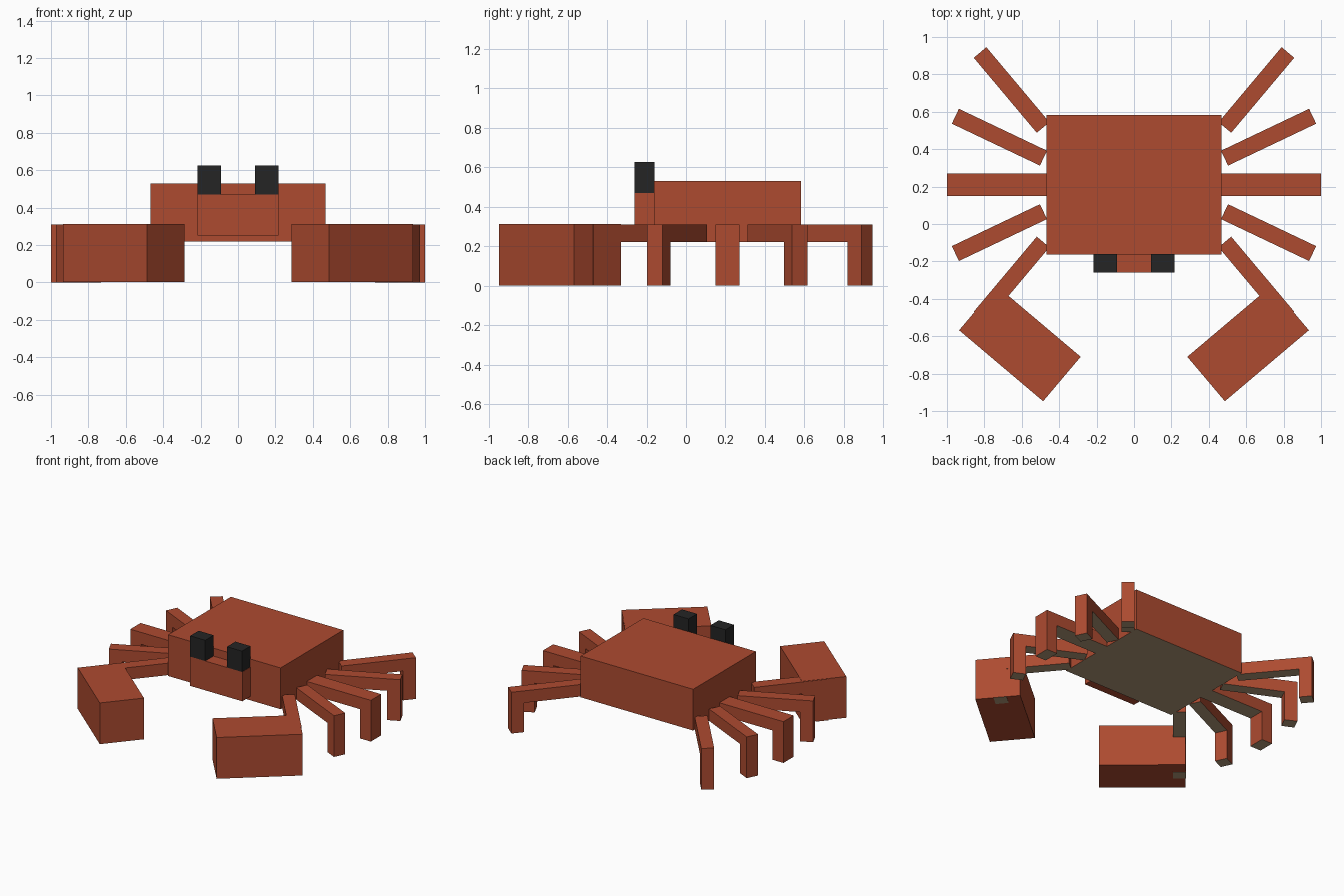
import bpy, bmesh, math
from mathutils import Vector, Matrix

cube = bpy.data.objects.get("Cube")
if cube:
    bpy.data.objects.remove(cube, do_unlink=True)


def material(name, rgb):
    m = bpy.data.materials.new(name)
    m.use_nodes = True
    colour = (*rgb, 1)
    m.diffuse_color = colour
    m.node_tree.nodes["Principled BSDF"].inputs["Base Color"].default_value = colour
    return m


SHELL = material("shell_red", (0.42, 0.07, 0.03))
BELLY = material("belly_tan", (0.44, 0.32, 0.19))
EYE = material("eye_black", (0.018, 0.018, 0.018))


def finish(name, bm, mats):
    """Make an object; downward faces take the second material if there is one."""
    bmesh.ops.recalc_face_normals(bm, faces=bm.faces)
    if len(mats) > 1:
        for f in bm.faces:
            f.material_index = int(f.normal.z < -0.9)
    mesh = bpy.data.meshes.new(name)
    bm.to_mesh(mesh)
    bm.free()
    for m in mats:
        mesh.materials.append(m)
    bpy.context.collection.objects.link(bpy.data.objects.new(name, mesh))


def box(name, centre, size, mats, turn=0):
    bm = bmesh.new()
    bmesh.ops.create_cube(bm, size=1, matrix=Matrix.Translation(centre)
                          @ Matrix.Rotation(turn, 4, 'Z') @ Matrix.Diagonal((*size, 1)))
    finish(name, bm, mats)


def leg(name, start, end, width):
    """L-shaped limb: a level beam with a foot at its outer end."""
    start, end = Vector(start), Vector(end)
    along = end - start
    length, foot = along.length, 0.09
    side = Vector((-along.y, along.x)).normalized() * width
    along.normalize()
    profile = [(0, 0.22), (length - foot, 0.22), (length - foot, 0),
               (length, 0), (length, 0.31), (0, 0.31)]
    bm = bmesh.new()
    verts = [bm.verts.new((*(start + along * d - side / 2), z)) for d, z in profile]
    face = bm.faces.new(verts)
    out = bmesh.ops.extrude_face_region(bm, geom=[face])
    bmesh.ops.translate(bm, vec=(side.x, side.y, 0),
                        verts=[v for v in out["geom"] if isinstance(v, bmesh.types.BMVert)])
    finish(name, bm, [SHELL, BELLY])


# Body and snout
box("body", (0, 0.21, 0.375), (0.935, 0.745, 0.31), [SHELL, BELLY])
box("snout", (0, -0.21, 0.36), (0.435, 0.1, 0.22), [SHELL])

# Limbs on the left side: name, inner end, outer end, width
limbs = [
    ("rear_leg", (0.486, 0.516), (0.823, 0.917), 0.088),
    ("back_leg", (0.484, 0.352), (0.955, 0.576), 0.088),
    ("middle_leg", (0.465, 0.21), (1.0, 0.21), 0.122),
    ("front_leg", (0.484, 0.066), (0.955, -0.158), 0.088),
    ("claw_arm", (0.486, -0.096), (0.823, -0.497), 0.088),
]

for label, s in (("left", 1), ("right", -1)):
    for name, a, b, width in limbs:
        leg(f"{label}_{name}", (s * a[0], a[1]), (s * b[0], b[1]), width)
    # Claw, its base just above the arm's foot
    box(f"{label}_claw", (s * 0.61, -0.639, 0.157), (0.588, 0.311, 0.31),
        [SHELL], s * math.radians(40.2))
    # Eye
    box(f"{label}_eye", (s * 0.153, -0.21, 0.548), (0.125, 0.1, 0.156), [EYE])
